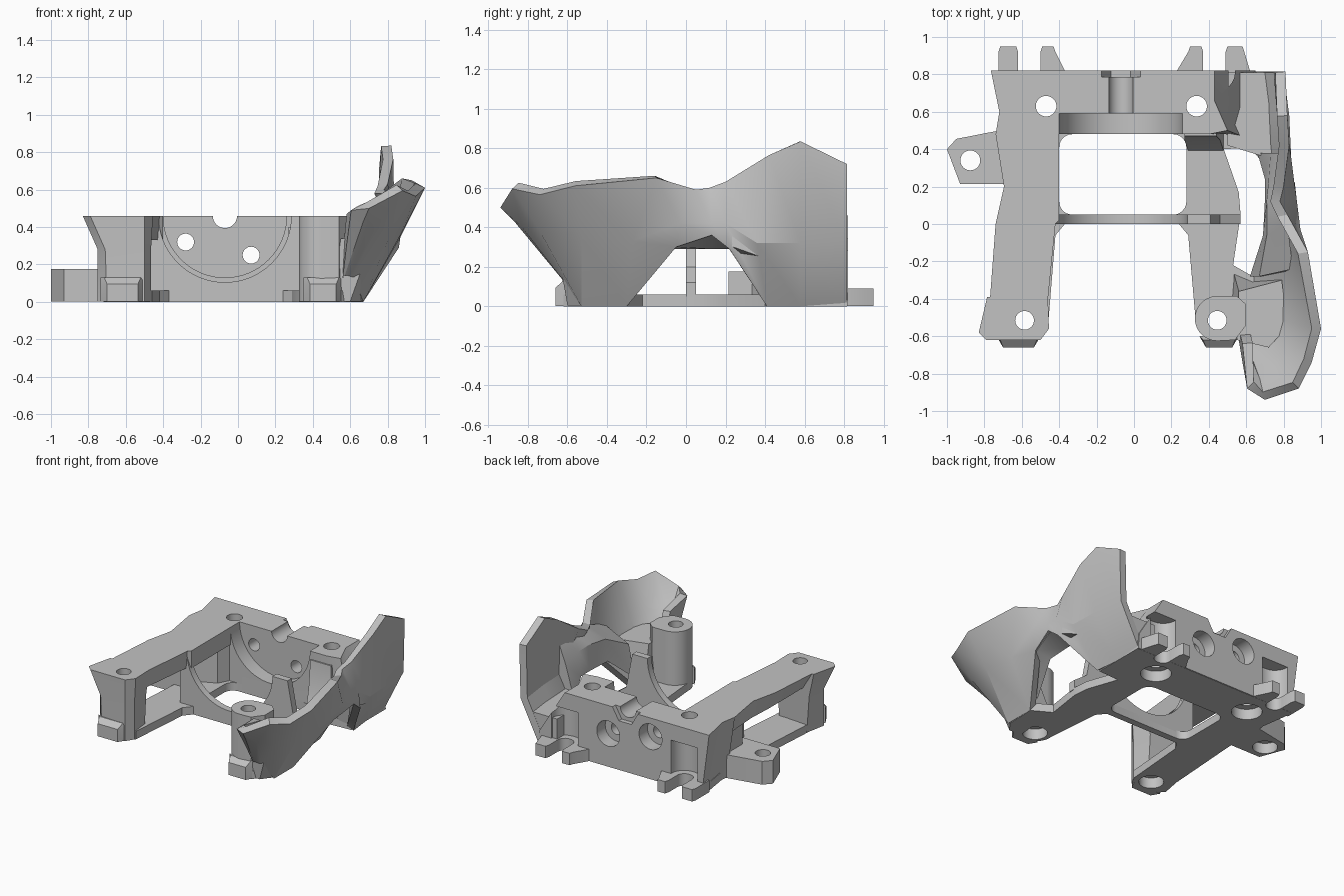
import bpy, bmesh, math

if "Cube" in bpy.data.objects:
    bpy.data.objects.remove(bpy.data.objects["Cube"], do_unlink=True)

grey = bpy.data.materials.new("plain grey")
grey.use_nodes = True
grey.diffuse_color = (0.54, 0.54, 0.54, 1)
grey.node_tree.nodes["Principled BSDF"].inputs["Base Color"].default_value = (0.54, 0.54, 0.54, 1)


def finish(name, bm):
    bmesh.ops.recalc_face_normals(bm, faces=bm.faces)
    mesh = bpy.data.meshes.new(name)
    bm.to_mesh(mesh)
    bm.free()
    obj = bpy.data.objects.new(name, mesh)
    bpy.context.collection.objects.link(obj)
    mesh.materials.append(grey)
    return obj


def loft(name, rings):
    """Closed solid through rings of equal point count."""
    bm = bmesh.new()
    loops = [[bm.verts.new(p) for p in ring] for ring in rings]
    n = len(loops[0])
    for a, b in zip(loops, loops[1:]):
        for i in range(n):
            j = (i + 1) % n
            bm.faces.new((a[i], a[j], b[j], b[i]))
    bm.faces.new(loops[0][::-1])
    bm.faces.new(loops[-1])
    return finish(name, bm)


def levels(name, *rings):
    return loft(name, [[(x, y, z) for x, y in pts] for z, pts in rings])


def prism(name, pts, z0, z1):
    return levels(name, (z0, pts), (z1, pts))


def slab(name, pts, y0, y1):
    return loft(name, [[(x, y, z) for x, z in pts] for y in (y0, y1)])


def circle(cx, cy, r, n=40):
    return [(cx + r * math.cos(math.tau * i / n), cy + r * math.sin(math.tau * i / n)) for i in range(n)]


def rounded(x0, x1, y0, y1, c):
    """Rectangle with rounded corners of radius c."""
    pts = []
    corners = ((x1 - c, y1 - c), (x0 + c, y1 - c), (x0 + c, y0 + c), (x1 - c, y0 + c))
    for q, (cx, cy) in enumerate(corners):
        for k in range(7):
            a = (q + k / 6) * math.pi / 2
            pts.append((cx + c * math.cos(a), cy + c * math.sin(a)))
    return pts


def cut(obj, *cutters):
    for c in cutters:
        c.hide_render = True
        mod = obj.modifiers.new("cut", "BOOLEAN")
        mod.operation = "DIFFERENCE"
        mod.solver = "EXACT"
        mod.object = c
        bpy.context.view_layer.objects.active = obj
        bpy.ops.object.modifier_apply(modifier=mod.name)
        bpy.data.objects.remove(c, do_unlink=True)


def bolt_hole(obj, x, y, r=0.055, bore=0.085):
    cut(obj, prism("bore", circle(x, y, r), -0.2, 0.7), prism("head", circle(x, y, bore), -0.2, 0.08))


parts = []

# Base plate with the large window and both legs
plate = prism("base_plate", [(-.7, -.62), (-.53, -.62), (-.46, -.55), (-.42, -.06), (-.37, 0), (.24, 0),
                             (.29, -.06), (.33, -.52), (.38, -.62), (.55, -.62), (.66, -.5), (.67, -.3),
                             (.53, -.22), (.57, .05), (.56, .17), (.48, .4), (.65, .41), (.65, .815),
                             (-.72, .815), (-.68, .55), (-.68, .2), (-.72, -.4)], 0, 0.06)
cut(plate, prism("window", rounded(-.4, .28, .05, .48, .07), -1, 1))
parts.append(plate)

# Rear block with half-round bearing seat, channel and bolt holes
block = levels("rear_block",
               (0.002, [(-.69, .48), (.49, .48), (.62, .45), (.65, .6), (.65, .82), (-.72, .82), (-.68, .58)]),
               (0.12, [(-.69, .48), (.49, .48), (.6, .46), (.64, .6), (.64, .82), (-.72, .82), (-.68, .58)]),
               (0.46, [(-.74, .48), (.4, .48), (.5, .5), (.43, .66), (.43, .82), (-.765, .82), (-.72, .6)]))
cut(block,
    slab("seat", circle(-.07, .46, .33, 64), .3, .59),
    slab("channel", circle(-.07, .46, .065), .3, 1),
    slab("channel_head", circle(-.07, .46, .105, 6), .785, 1))
for x in (-.56, .43):
    cut(block, prism("pocket", rounded(x - .11, x + .11, .71, 1, .1), .09, .34))
    for part in (plate, block):
        cut(part, prism("slot", rounded(x - .06, x + .06, .76, 1, .055), -.1, .2))
for x, z in ((-.28, .32), (.07, .25)):
    cut(block, slab("bore", circle(x, z, .045), .4, 1), slab("head", circle(x, z, .095), .72, 1))
for x in (-.47, .335):
    for part in (plate, block):
        bolt_hole(part, x, .63, bore=.105)
parts.append(block)

# Fillet wedge where the rear block meets the right side of the plate
parts.append(levels("block_wedge", (.055, [(.29, .39), (.48, .39), (.48, .5), (.29, .5)]),
                    (.2, [(.27, .45), (.46, .45), (.46, .5), (.27, .5)]),
                    (.4, [(.27, .47), (.44, .47), (.44, .5), (.27, .5)])))

# Thin cross wall with half-round cut
wall = slab("cross_wall", [(-.48, .05), (.57, .05), (.57, .12), (.46, .2), (.41, .46), (-.48, .46)], 0, .05)
cut(wall, slab("arch", circle(-.07, .46, .355, 64), -1, .3))
parts.append(wall)

# Upper side rail, with the post that carries it near the rear
parts.append(levels("side_rail",
                    (.33, [(-.69, -.45), (-.48, -.45), (-.43, 0), (-.4, .02), (-.4, .48), (-.7, .48), (-.68, .2), (-.69, 0)]),
                    (.46, [(-.77, -.4), (-.46, -.4), (-.42, 0), (-.4, .02), (-.4, .48), (-.74, .48), (-.695, .2), (-.74, 0)])))
parts.append(prism("rail_post", [(-.68, .3), (-.45, .4), (-.4, .49), (-.68, .49)], .03, .4))

# Front posts and feet
left_post = levels("front_post_right",
                   (0.002, [(-.7, -.61), (-.5, -.62), (-.465, -.56), (-.48, -.42), (-.72, -.4), (-.75, -.56)]),
                   (0.28, [(-.71, -.61), (-.5, -.62), (-.465, -.56), (-.48, -.4), (-.74, -.4), (-.75, -.56)]),
                   (0.46, [(-.79, -.62), (-.5, -.62), (-.455, -.56), (-.46, -.39), (-.785, -.39), (-.83, -.58)]))
arc = [(.445 + .12 * math.cos(a), -.505 + .12 * math.sin(a))
       for a in (math.pi / 2 + math.pi * i / 14 for i in range(15))]
right_post = prism("front_post_left", arc + [(.54, -.62), (.6, -.54), (.6, -.43), (.55, -.385)], 0.002, .46)
for post, x in ((left_post, -.585), (right_post, .445)):
    bolt_hole(post, x, -.515, .05)
    bolt_hole(plate, x, -.515, .05)
    parts.append(post)
for name, x0, x1 in (("foot_right", -.735, -.5), ("foot_left", .35, .56)):
    base = [(x0, -.6), (x0 + .035, -.66), (x1 - .035, -.66), (x1, -.6)]
    parts.append(levels(name, (0.001, base), (0.095, base),
                        (0.13, [(x0, -.6), (x0 + .02, -.62), (x1 - .02, -.62), (x1, -.6)])))

# Side ear with bolt hole
ear = prism("side_ear", [(-.93, .215), (-.6, .215), (-.6, .52), (-.72, .5), (-.95, .455), (-1, .4)], 0.001, .175)
bolt_hole(ear, -.875, .34, .053)
parts.append(ear)

# Rear hinge tabs, each tapering to the tip
for i, (a, b, c, d) in enumerate(((-.725, -.62, -.725, -.62), (-.5, -.37, -.5, -.42),
                                  (.23, .37, .29, .37), (.49, .62, .49, .59))):
    parts.append(prism(f"hinge_tab_{i + 1}", [(a, .76), (b, .76), (b, .82), (d, .92), (d - .01, .95),
                                              (c + .01, .95), (c, .92), (a, .82)], 0.001, .09))

# Faceted side shell: columns run from the rear, round the nose, to the inner face
columns = [
    [(.64, .815, 0), (.80, .815, .32), (.81, .815, .72)],
    [(.65, .58, 0), (.83, .58, .32), (.82, .58, .835)],
    [(.67, .41, 0), (.84, .36, .32), (.83, .42, .765)],
    [(.86, .22, .29), (.86, .2, .42), (.80, .2, .63)],
    [(.87, .13, .36), (.87, .13, .42), (.78, .12, .6)],
    [(.83, -.05, .3), (.89, -.03, .42), (.82, .05, .59)],
    [(.67, -.3, 0), (.86, -.27, .33), (.93, -.15, .65)],
    [(.67, -.53, 0), (.87, -.53, .36), (1, -.56, .61)],
    [(.62, -.62, .13), (.82, -.74, .38), (.95, -.74, .565)],
    [(.59, -.63, .14), (.74, -.83, .4), (.88, -.88, .595)],
    [(.57, -.63, .14), (.67, -.87, .43), (.70, -.94, .5)],
    [(.56, -.62, .13), (.58, -.74, .3), (.605, -.88, .49)],
    [(.55, -.55, .13), (.565, -.58, .3), (.58, -.64, .47)]]
bm = bmesh.new()
grid = [[bm.verts.new(p) for p in col] for col in columns]
for a, b in zip(grid, grid[1:]):
    for i in range(2):
        bm.faces.new((a[i], a[i + 1], b[i + 1], b[i]))
shell = finish("side_shell", bm)
# Turn the sheet so that it faces outward, then thicken it inward
if shell.data.polygons[0].normal.x < 0:
    shell.data.flip_normals()
solid = shell.modifiers.new("thickness", "SOLIDIFY")
solid.thickness = 0.055
solid.offset = -1
bpy.context.view_layer.objects.active = shell
bpy.ops.object.modifier_apply(modifier=solid.name)
parts.append(shell)

# Solid webs joining the shell to the post and to the block
parts.append(levels("nose_web", (0.003, [(.5, -.6), (.6, -.6), (.66, -.52), (.65, -.3), (.53, -.25)]),
                    (.34, [(.55, -.62), (.72, -.66), (.82, -.55), (.79, -.3), (.56, -.36)])))
parts.append(levels("block_web", (0.003, [(.5, .42), (.64, .42), (.64, .81), (.5, .81)]),
                    (.24, [(.5, .42), (.76, .34), (.75, .81), (.5, .81)])))

# Thick bridge behind the shell, above its lower opening
parts.append(loft("shell_bridge", [
    [(.66, .38, .18), (.80, .38, .25), (.80, .38, .6), (.73, .38, .42)],
    [(.70, .24, .29), (.84, .24, .3), (.79, .22, .58), (.72, .24, .47)],
    [(.70, .13, .29), (.85, .13, .36), (.77, .12, .58), (.71, .13, .48)],
    [(.69, -.06, .29), (.82, -.05, .3), (.82, 0, .55), (.71, -.06, .45)],
    [(.62, -.28, .1), (.74, -.28, .15), (.85, -.24, .46), (.67, -.28, .34)]]))

# Smooth the round surfaces only
bpy.ops.object.select_all(action="DESELECT")
for obj in parts:
    obj.select_set(True)
bpy.context.view_layer.objects.active = parts[0]
bpy.ops.object.shade_smooth_by_angle(angle=math.radians(28))
